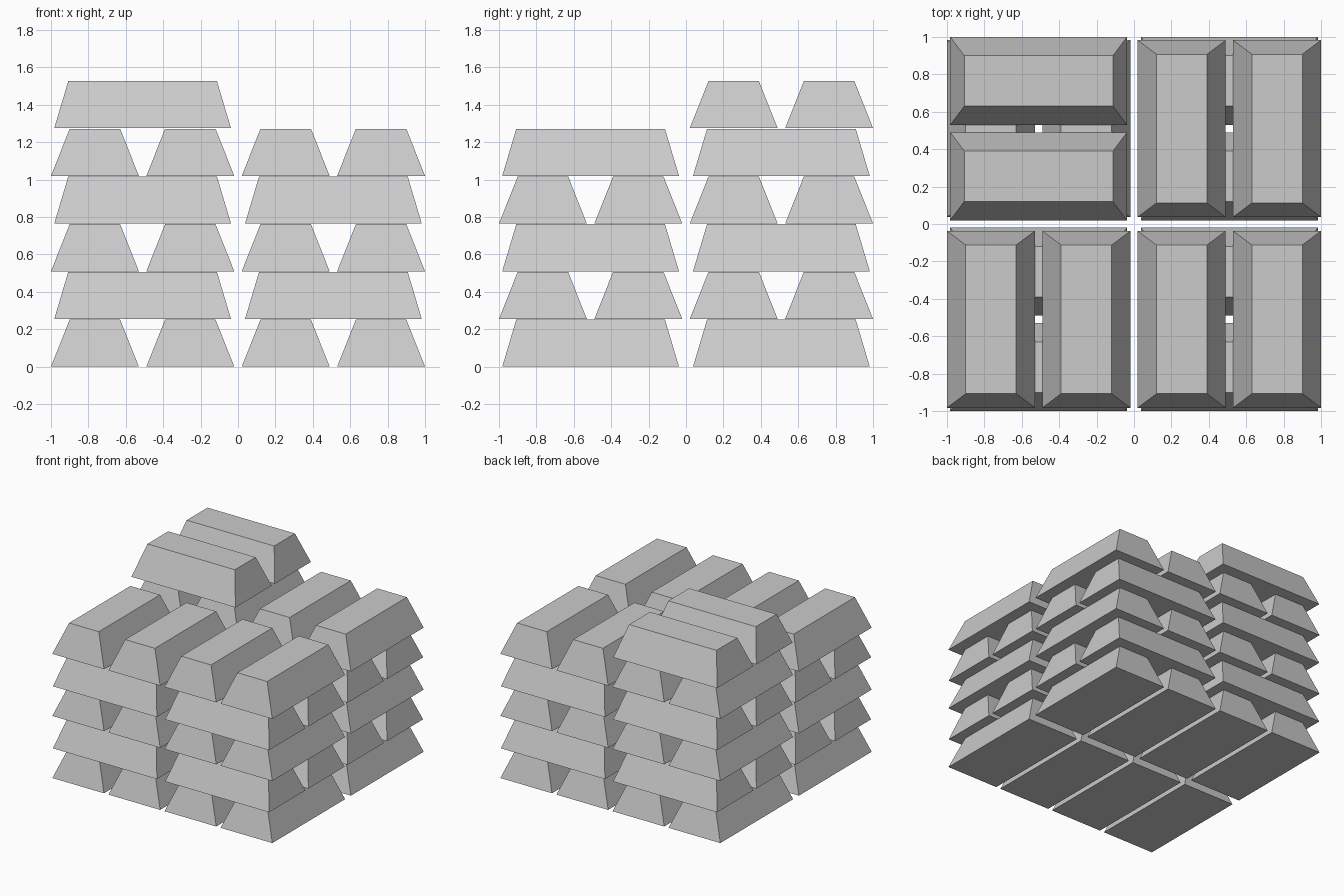
import bpy, bmesh
from math import pi

if "Cube" in bpy.data.objects:
    bpy.data.objects.remove(bpy.data.objects["Cube"])

LENGTH, WIDTH, HEIGHT = 0.945, 0.47, 0.252   # bar base size
TOP_L, TOP_W = 0.795, 0.27                   # bar top size
PITCH = 0.255                                # layer spacing
QUAD, OFF = 0.51, 0.255                      # stack centre, bar offset in stack

# one tapered ingot, long along y, shared by every bar
mesh = bpy.data.meshes.new("ingot")
bm = bmesh.new()
bmesh.ops.create_cube(bm, size=1)
for v in bm.verts:
    top = v.co.z > 0
    v.co.x *= TOP_W if top else WIDTH
    v.co.y *= TOP_L if top else LENGTH
    v.co.z = HEIGHT if top else 0
bm.to_mesh(mesh)
bm.free()


def add_layer(name, qx, qy, level):
    """Pair of ingots; odd layers are turned to run along x."""
    turned = level % 2 == 1
    for side in (-1, 1):
        bar = bpy.data.objects.new(f"{name}_ingot_{level}", mesh)
        dx, dy = (0, side * OFF) if turned else (side * OFF, 0)
        bar.location = (qx * QUAD + dx, qy * QUAD + dy, level * PITCH)
        bar.rotation_euler.z = pi / 2 if turned else 0
        bpy.context.collection.objects.link(bar)


# four stacks, the back left one a layer taller
for qx, x_name in ((-1, "left"), (1, "right")):
    for qy, y_name in ((-1, "front"), (1, "back")):
        layers = 6 if (qx, qy) == (-1, 1) else 5
        for level in range(layers):
            add_layer(f"{y_name}_{x_name}", qx, qy, level)
